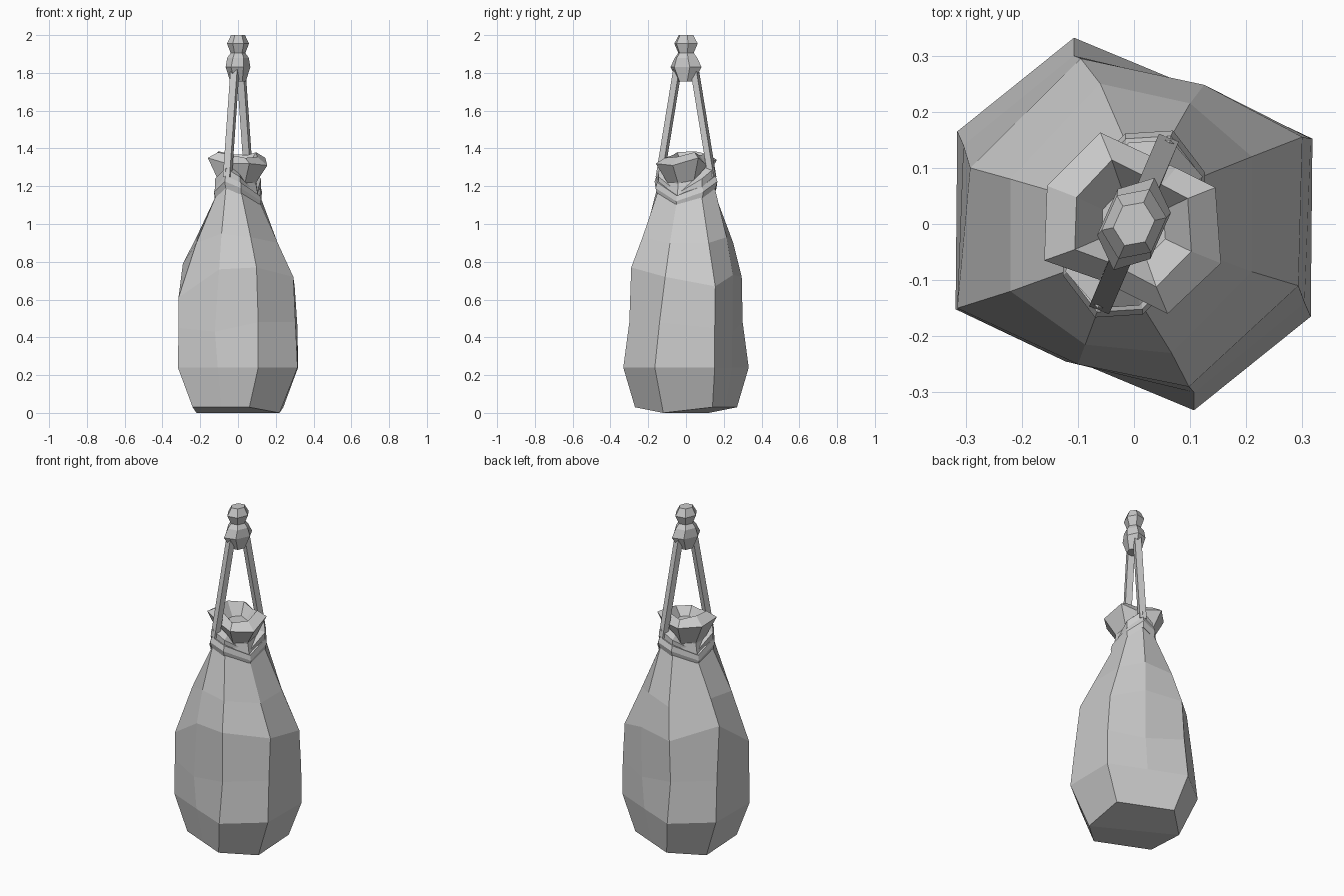
import bpy, bmesh, math
from mathutils import Vector

if "Cube" in bpy.data.objects:
    bpy.data.objects.remove(bpy.data.objects["Cube"])


def build(name, rings, cap_start=True, cap_end=True, closed=False):
    """Skin a stack of equally sized point loops into a flat shaded mesh."""
    bm = bmesh.new()
    loops = [[bm.verts.new(p) for p in r] for r in rings]
    n = len(loops[0])
    pairs = list(zip(loops, loops[1:]))
    if closed:
        pairs.append((loops[-1], loops[0]))
    for a, b in pairs:
        for i in range(n):
            j = (i + 1) % n
            bm.faces.new((a[i], a[j], b[j], b[i]))
    for use, loop in ((cap_start, loops[0]), (cap_end, loops[-1])):
        if use and not closed:
            c = sum((v.co for v in loop), Vector()) / n
            mid = bm.verts.new(c)
            for i in range(n):
                bm.faces.new((loop[i], loop[(i + 1) % n], mid))
    bmesh.ops.recalc_face_normals(bm, faces=bm.faces)
    me = bpy.data.meshes.new(name)
    bm.to_mesh(me)
    bm.free()
    ob = bpy.data.objects.new(name, me)
    bpy.context.collection.objects.link(ob)
    return ob


def turned(half):
    """Complete a half loop with its copy turned 180 degrees about z."""
    return half + [(-x, -y, z) for x, y, z in half]


def scaled(loop, s, dz=0.0):
    return [(x * s, y * s, z + dz) for x, y, z in loop]


# Sack: eight-point loops, folded base, full belly, tapering shoulders
neck = turned([(0.015, -0.15, 1.18), (0.115, -0.05, 1.12),
               (0.12, 0.085, 1.15), (0.065, 0.155, 1.2)])
sack = [
    turned([(0.06, -0.27, 0.03), (0.22, -0.12, 0.0),
            (0.24, 0.14, 0.03), (0.09, 0.205, 0.03)]),
    turned([(0.107, -0.332, 0.24), (0.315, -0.165, 0.24),
            (0.318, 0.152, 0.24), (0.107, 0.243, 0.24)]),
    turned([(0.107, -0.3, 0.48), (0.304, -0.14, 0.48),
            (0.315, 0.152, 0.45), (0.122, 0.245, 0.43)]),
    [(0.098, -0.29, 0.77), (0.293, -0.11, 0.72), (0.3, 0.155, 0.67),
     (0.125, 0.248, 0.73), (-0.095, 0.295, 0.72), (-0.292, 0.1, 0.79),
     (-0.315, -0.15, 0.61), (-0.1, -0.25, 0.76)],
    [(0.067, -0.23, 0.93), (0.21, -0.085, 0.9), (0.21, 0.12, 0.9),
     (0.1, 0.215, 0.93), (-0.06, 0.25, 0.9), (-0.22, 0.08, 0.93),
     (-0.22, -0.12, 0.9), (-0.087, -0.215, 0.95)],
    scaled(neck, 0.97),
    scaled([(x, y, 1.23) for x, y, z in neck], 0.8),
]
body = build("sack_body", sack, cap_start=False)
# Close the base with two folded panels
bm = bmesh.new()
bm.from_mesh(body.data)
bm.verts.ensure_lookup_table()
v = bm.verts
for ids in ((0, 1, 5, 6, 7), (1, 2, 3, 4, 5)):
    bm.faces.new([v[i] for i in ids])
bmesh.ops.recalc_face_normals(bm, faces=bm.faces)
bm.to_mesh(body.data)
bm.free()

# Gathered cloth mouth, flared and sunken in the middle
rim = [(0.06, -0.16, 1.32), (0.155, -0.07, 1.31), (0.145, 0.065, 1.35),
       (0.075, 0.1, 1.32), (-0.06, 0.163, 1.34), (-0.155, 0.068, 1.34),
       (-0.16, -0.065, 1.35), (-0.06, -0.1, 1.32)]
crest = [(x * 0.66, y * 0.7, z + (0.045 if i % 2 else 0.03))
         for i, (x, y, z) in enumerate(rim)]
build("gathered_mouth", [
    [(x * 0.55, y * 0.55, 1.15) for x, y, z in rim],
    [(x * 0.62, y * 0.62, 1.22) for x, y, z in rim],
    rim, crest,
    [(x * 0.36, y * 0.38, 1.31) for x, y, z in rim]])

# Rope wound round the neck, rising where the straps pull it
path = turned([(0.015, -0.155, 1.19), (0.118, -0.05, 1.12),
               (0.122, 0.088, 1.17), (0.067, 0.16, 1.225)])
build("neck_rope_lower", [scaled(path, 0.8, -0.03), scaled(path, 0.98, -0.035),
                          scaled(path, 1.04, 0.0), scaled(path, 0.98, 0.03),
                          scaled(path, 0.8, 0.03)], closed=True)
upper = turned([(0.01, -0.145, 1.235), (0.1, -0.04, 1.15),
                (0.122, 0.085, 1.225), (0.065, 0.15, 1.28)])
build("neck_rope_upper", [scaled(upper, 0.75, -0.03), scaled(upper, 1.0, -0.03),
                          scaled(upper, 1.0, 0.015), scaled(upper, 0.75, 0.03)],
      closed=True)


# Two straps leaning in to the knot
def strap(name, s):
    lo, hi = Vector((0.056 * s, 0.138 * s, 1.25)), Vector((0.016 * s, 0.045 * s, 1.82))
    out = Vector((0.37, 0.93, 0)) * s
    side = Vector((-0.93, 0.37, 0)) * s
    rings = [[p + out * a * 0.017 + side * b * 0.019
              for a, b in ((1, 1), (1, -1), (-1, -1), (-1, 1))] for p in (lo, hi)]
    build(name, rings)


strap("front_strap", -1)
strap("back_strap", 1)


# Knot and top bead, faceted and longer along the strap direction
def oval(long, wide, z, sides=6, turn=66):
    t = math.radians(turn)
    pts = []
    for i in range(sides):
        a = 2 * math.pi * i / sides
        u, w = long * math.cos(a), wide * math.sin(a)
        pts.append((u * math.cos(t) - w * math.sin(t),
                    u * math.sin(t) + w * math.cos(t), z))
    return pts


build("strap_knot", [oval(0.045, 0.04, 1.755), oval(0.09, 0.06, 1.83),
                     oval(0.065, 0.055, 1.88), oval(0.045, 0.038, 1.905)])
build("top_bead", [oval(0.042, 0.036, 1.9), oval(0.068, 0.056, 1.955),
                   oval(0.042, 0.036, 2.0)])
